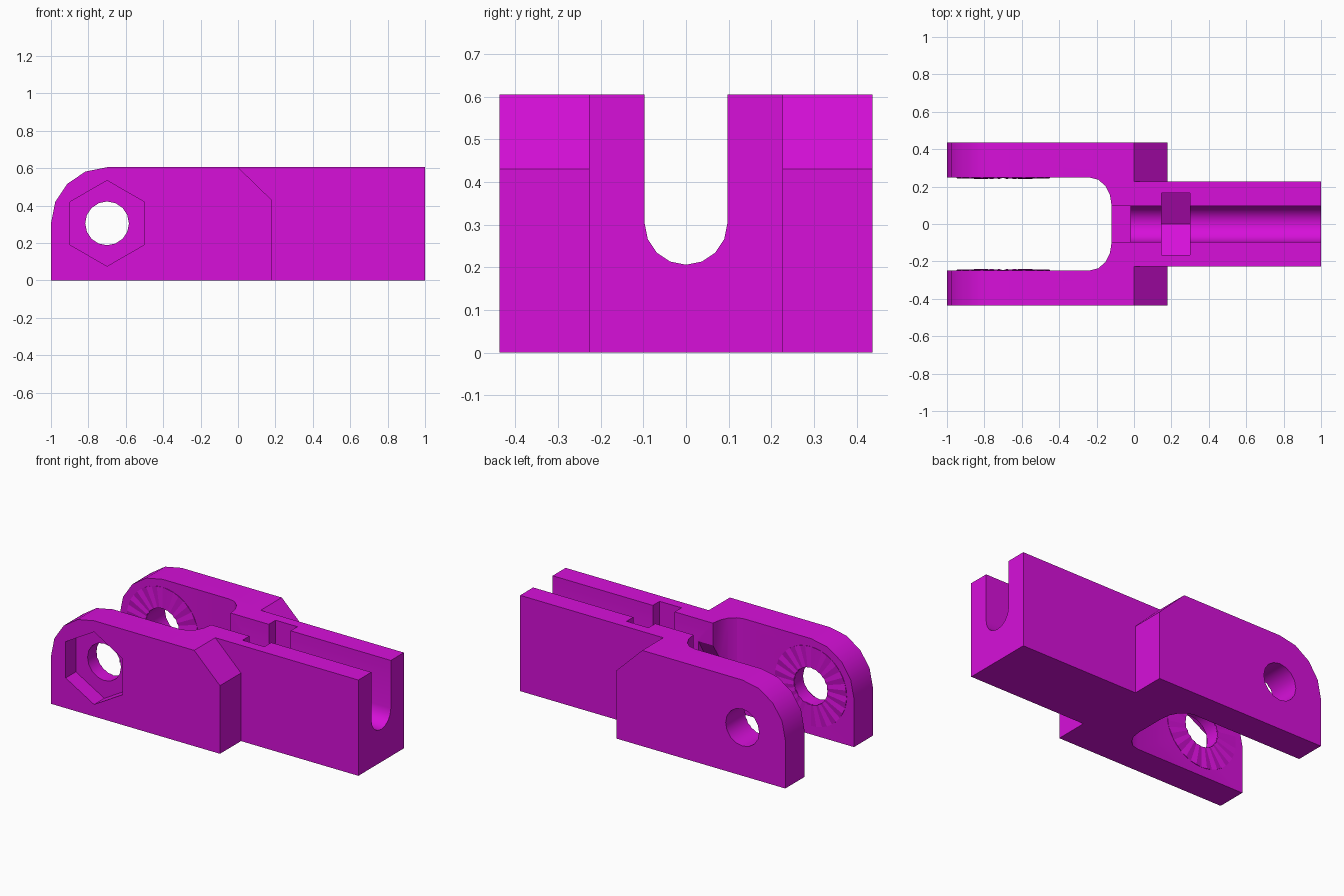
import bpy, bmesh, math
from mathutils import Vector

if "Cube" in bpy.data.objects:
    bpy.data.objects.remove(bpy.data.objects["Cube"])

magenta = bpy.data.materials.new("magenta")
magenta.diffuse_color = (0.68, 0.005, 0.70, 1)
magenta.use_nodes = True
magenta.node_tree.nodes["Principled BSDF"].inputs["Base Color"].default_value = magenta.diffuse_color

HX, HZ = -0.70, 0.305      # pivot hole centre


def place(axis, a, b, t):
    return {"x": (t, a, b), "y": (a, t, b), "z": (a, b, t)}[axis]


def make(name, bm):
    bmesh.ops.recalc_face_normals(bm, faces=bm.faces)
    me = bpy.data.meshes.new(name)
    bm.to_mesh(me)
    bm.free()
    me.materials.append(magenta)
    ob = bpy.data.objects.new(name, me)
    bpy.context.collection.objects.link(ob)
    return ob


def prism(name, pts, axis, lo, hi):
    bm = bmesh.new()
    rings = [[bm.verts.new(place(axis, a, b, t)) for a, b in pts] for t in (lo, hi)]
    n = len(pts)
    bm.faces.new(rings[0])
    bm.faces.new(rings[1][::-1])
    for i in range(n):
        j = (i + 1) % n
        bm.faces.new((rings[0][i], rings[0][j], rings[1][j], rings[1][i]))
    return make(name, bm)


def arc(cx, cy, rx, ry, a0, a1, n):
    return [(cx + rx * math.cos(math.radians(a0 + (a1 - a0) * i / n)),
             cy + ry * math.sin(math.radians(a0 + (a1 - a0) * i / n))) for i in range(n + 1)]


def ring(cx, cy, r, n, a0=0):
    return arc(cx, cy, r, r, a0, a0 + 360, n)[:-1]


# Main body: side profile with one rounded top corner
body = prism("clevis_body", [(-1, 0), (1, 0), (1, 0.605)] + arc(HX, HZ, 0.3, 0.3, 90, 180, 4),
             "y", -0.437, 0.437)

cutters = []
# Narrow the shank on both sides, leaving sloped shoulders
side = [(0.18, -0.1), (0.18, 0.43), (-0.1, 0.702), (1.1, 0.702), (1.1, -0.1)]
for lo, hi in ((-0.6, -0.227), (0.227, 0.6)):
    cutters.append(prism("shoulder_cut", side, "y", lo, hi))
# Fork gap with rounded inner corners
half = arc(-0.235, 0.10, 0.115, 0.148, 0, 90, 4)
cutters.append(prism("fork_cut", [(-1.1, -0.248)] + [(x, -y) for x, y in half[::-1]]
                     + half + [(-1.1, 0.248)], "z", -0.1, 0.8))
# Round-bottomed rod channel
cutters.append(prism("channel_cut", [(-0.097, 0.8)] + arc(0, 0.303, 0.097, 0.097, 180, 360, 8)
                     + [(0.097, 0.8)], "x", -0.3, 1.1))
# Nut slot, open at the top with a pointed floor
hexa = ring(0, 0.303, 0.19, 6, 30)
cutters.append(prism("nut_slot_cut", [(0.165, 0.8), (-0.165, 0.8), hexa[2], hexa[3], hexa[4], hexa[5]],
                     "x", 0.147, 0.30))
# Bolt head pocket at the inner end of the channel
cutters.append(prism("bolt_head_cut", ring(0, 0.303, 0.19, 6), "x", -0.30, -0.02))
# Pivot hole through both arms, hex recess on the front arm
cutters.append(prism("pivot_cut", ring(HX, HZ, 0.117, 16), "y", -0.7, 0.7))
cutters.append(prism("hex_recess_cut", ring(HX, HZ, 0.229, 6, 30), "y", -0.6, -0.335))

bpy.context.view_layer.objects.active = body
for c in cutters:
    c.hide_render = True
    m = body.modifiers.new("cut", "BOOLEAN")
    m.operation = "DIFFERENCE"
    m.solver = "EXACT"
    m.object = c
    bpy.ops.object.modifier_apply(modifier=m.name)
    bpy.data.objects.remove(c)

# Shallow radial serrations around the hole on each inner arm face
TEETH = 20
for s, name in ((-1, "front_serration"), (1, "back_serration")):
    bm = bmesh.new()
    rows = []
    for k, r in enumerate((0.117, 0.117, 0.25)):
        row = []
        for i in range(TEETH * 2):
            a = math.pi * i / TEETH
            h = 0 if k == 0 else 0.001 + 0.006 * (i % 2) * (1 if k == 1 else 0.5)
            row.append(bm.verts.new((HX + r * math.cos(a), s * (0.248 - h), HZ + r * math.sin(a))))
        rows.append(row)
    rows.append([bm.verts.new((v.co.x, s * 0.249, v.co.z)) for v in rows[2]])
    n = TEETH * 2
    for p, q in zip(rows, rows[1:]):
        for i in range(n):
            j = (i + 1) % n
            bm.faces.new((p[i], p[j], q[j], q[i]))
    ob = make(name, bm)
    # Face the teeth toward the gap
    if sum(f.normal.y * f.area for f in [p for p in ob.data.polygons]) * s > 0:
        ob.data.flip_normals()

# Smooth curved walls, keep edges crisp
bpy.ops.object.select_all(action="DESELECT")
body.select_set(True)
bpy.context.view_layer.objects.active = body
bpy.ops.object.shade_smooth_by_angle(angle=math.radians(25))
